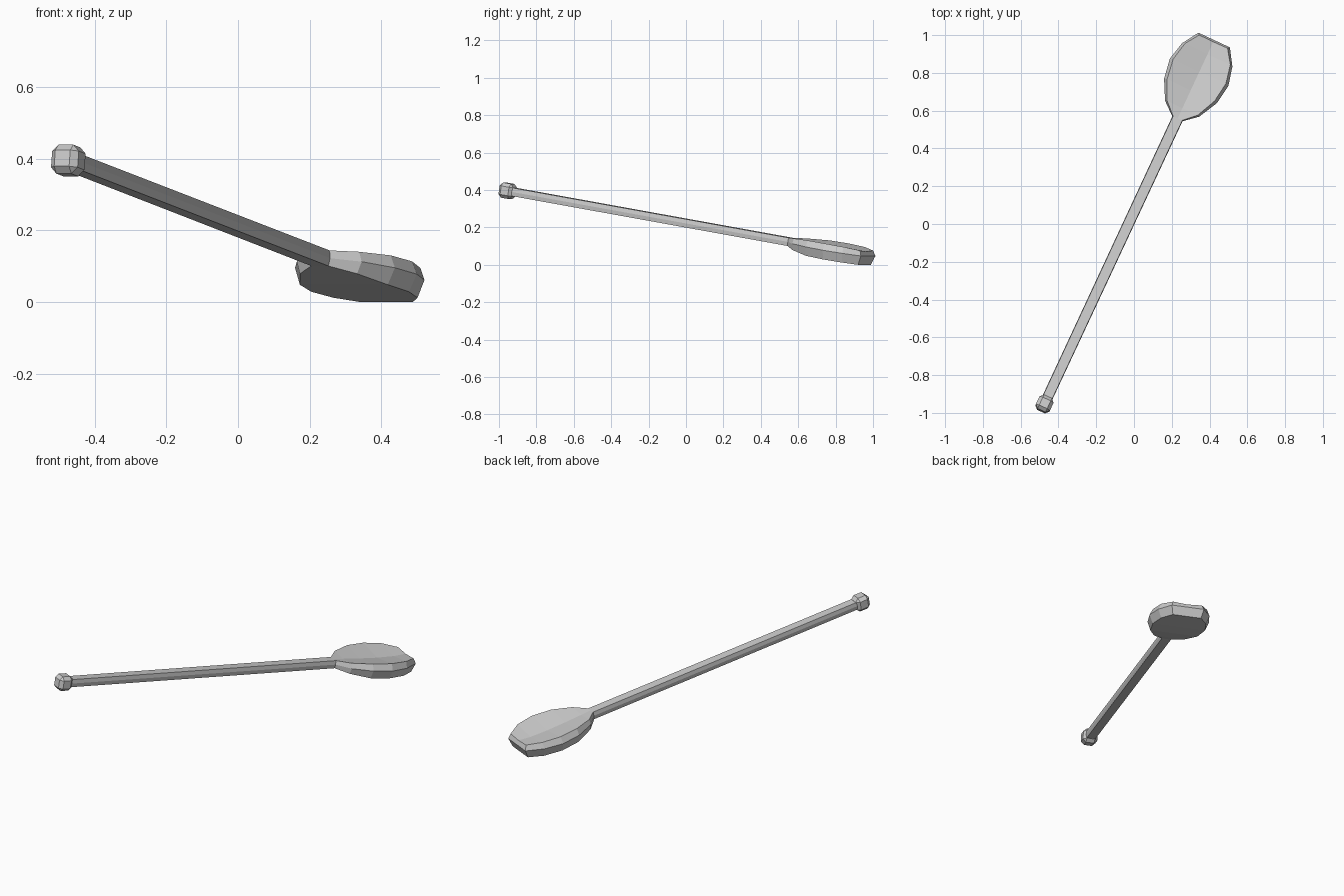
import bpy, bmesh
from mathutils import Vector, Matrix

if "Cube" in bpy.data.objects:
    bpy.data.objects.remove(bpy.data.objects["Cube"])

# Spoon frame: U along the handle toward the bowl, V to the right, W up
NECK = Vector((0.23, 0.557, 0.123))
KNOB = Vector((-0.474, -0.953, 0.396))
U = (NECK - KNOB).normalized()
V = U.cross(Vector((0, 0, 1))).normalized()
W = V.cross(U)
LENGTH = (NECK - KNOB).length


def finish(bm, name):
    bmesh.ops.recalc_face_normals(bm, faces=bm.faces)
    mesh = bpy.data.meshes.new(name)
    bm.to_mesh(mesh)
    bm.free()
    obj = bpy.data.objects.new(name, mesh)
    bpy.context.collection.objects.link(obj)
    return obj


# Handle and bowl: one loft
# distance, half width, top height, bottom depth, hollow, rim push
stations = [
    (-LENGTH, 0.028, 0.022, 0.022, 0.0, 0.0),
    (0.0, 0.030, 0.022, 0.022, 0.0, 0.0),
    (0.06, 0.100, 0.028, 0.034, 0.010, 0.0),
    (0.165, 0.154, 0.035, 0.048, 0.022, 0.0),
    (0.275, 0.171, 0.036, 0.050, 0.026, 0.0),
    (0.378, 0.147, 0.034, 0.050, 0.022, 0.0),
    (0.452, 0.092, 0.027, 0.050, 0.006, 0.014),
]
bm = bmesh.new()
rings = []
for d, hw, top, bot, hollow, push in stations:
    section = [(-0.88 * hw, -bot, 0), (0.88 * hw, -bot, 0), (hw, 0, push),
               (0.9 * hw, top, 0), (0, top - hollow, 0),
               (-0.9 * hw, top, 0), (-hw, 0, push)]
    rings.append([bm.verts.new(NECK + U * (d + p) + V * v + W * w)
                  for v, w, p in section])
for a, b in zip(rings, rings[1:]):
    for i in range(7):
        j = (i + 1) % 7
        bm.faces.new((a[i], a[j], b[j], b[i]))
bm.faces.new(rings[0])
tip = rings[-1]
bm.faces.new((tip[0], tip[1], tip[2], tip[6]))
bm.faces.new((tip[2], tip[3], tip[4], tip[5], tip[6]))
finish(bm, "spoon_handle_and_bowl")

# Faceted knob at the handle end
bm = bmesh.new()
bmesh.ops.create_cube(bm, size=0.082)
bmesh.ops.bevel(bm, geom=bm.edges[:], offset=0.018, segments=1, affect='EDGES')
frame = Matrix((V, U, W)).transposed().to_4x4()
bm.transform(Matrix.Translation(KNOB) @ frame)
finish(bm, "handle_knob")

# Rest the lowest point on the ground
objs = list(bpy.context.collection.objects)
low = min(v.co.z for o in objs for v in o.data.vertices)
for o in objs:
    o.data.transform(Matrix.Translation((0, 0, -low)))
